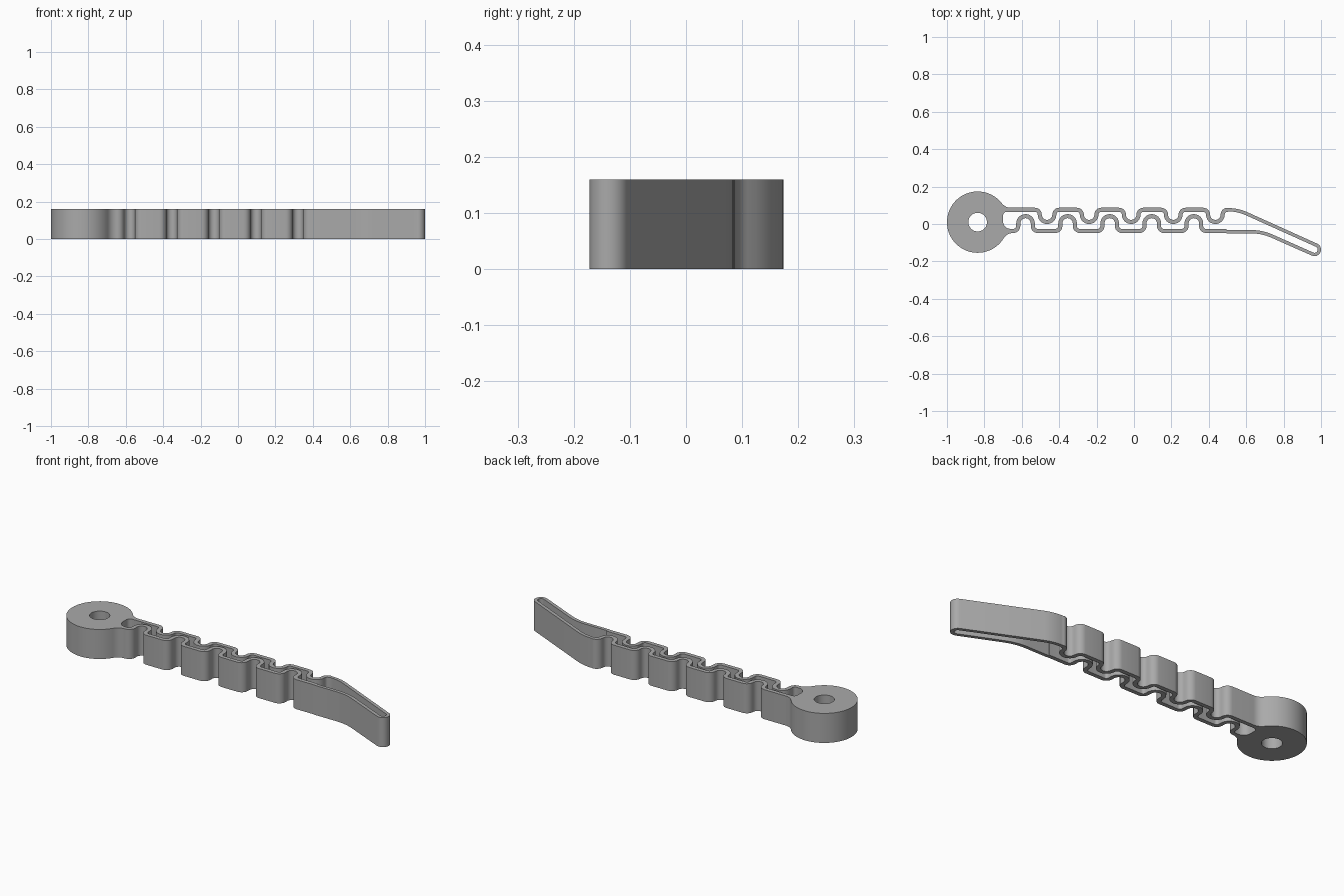
import bpy, bmesh
from math import radians, cos, sin, asin, degrees, sqrt

cube = bpy.data.objects.get("Cube")
if cube:
    bpy.data.objects.remove(cube, do_unlink=True)

HEIGHT = 0.16
HEAD, HEAD_R, HOLE_R = (-0.836, 0.01), 0.164, 0.05
TIP = (0.965, -0.137)
PITCH, WAVES = 0.225, 5
STRIP, THIN = 0.011, 0.009        # half thickness of wavy strips and hook
TOP, BOTTOM, HOOK = 0.076, -0.037, -0.041   # centre lines of the strips
LOBE, CORNER = 0.039, 0.026
FILLET = 0.06


def arc(centre, r, start, end, n=8):
    """Points along an arc, angles in degrees."""
    angles = [radians(start + (end - start) * i / n) for i in range(n + 1)]
    return [(centre[0] + r * cos(a), centre[1] + r * sin(a)) for a in angles]


def side_arc(side, half, centre, r, start, end, n=8):
    """Arc of a strip's centre line, offset to its outer (+1) or inner (-1) side."""
    turn = 1 if end < start else -1
    return arc(centre, r + turn * side * half, start, end, n)


def strip_side(side):
    """One side of the ribbon: along the upper strip, round the hook, back below."""
    pts = []
    # upper wavy strip
    for i in range(WAVES):
        x, y = -0.465 + i * PITCH, TOP - CORNER
        gap = LOBE + CORNER
        pts += side_arc(side, STRIP, (x - gap, y), CORNER, 90, 0, 6)
        pts += side_arc(side, STRIP, (x, y), LOBE, 180, 360, 12)
        pts += side_arc(side, STRIP, (x + gap, y), CORNER, 180, 90, 6)
    # hook
    pts += side_arc(side, THIN, (0.505, TOP - 0.235), 0.235, 90, 66)
    pts += side_arc(side, THIN, TIP, 0.026, 66, -114, 12)
    pts += side_arc(side, THIN, (0.625, HOOK - 0.28), 0.28, 66, 90)
    pts.append((0.495, HOOK - side * THIN))
    pts.append((0.495, BOTTOM - side * STRIP))
    # lower wavy strip
    for i in reversed(range(WAVES)):
        x, y = -0.58 + i * PITCH, BOTTOM + CORNER
        gap = LOBE + CORNER
        pts += side_arc(side, STRIP, (x + gap, y), CORNER, 270, 180, 6)
        pts += side_arc(side, STRIP, (x, 0.003), LOBE, 0, 180, 12)
        pts += side_arc(side, STRIP, (x - gap, y), CORNER, 0, -90, 6)
    return pts


def neck(line_y, sign):
    """Centre of the fillet between head and strip, and its contact angle."""
    y = line_y + sign * FILLET
    reach = HEAD_R + FILLET
    dy = y - HEAD[1]
    return (HEAD[0] + sqrt(reach * reach - dy * dy), y), degrees(asin(dy / reach))


# Outer contour: ribbon, lower fillet, round head, upper fillet
low_c, low_a = neck(BOTTOM - STRIP, -1)
up_c, up_a = neck(TOP + STRIP, 1)
outer = strip_side(1)
outer += arc(low_c, FILLET, 90, 180 + low_a)
outer += arc(HEAD, HEAD_R, low_a, up_a - 360, 44)[1:]
outer += arc(up_c, FILLET, 180 + up_a, 270)[1:]

# Inner contour: ribbon and the rounded slot end beside the head
inner = strip_side(-1)
inner += arc((-0.66, BOTTOM + STRIP + 0.04), 0.04, 270, 180)
inner += arc((-0.68, TOP - STRIP - 0.02), 0.02, 180, 90)

hole = arc(HEAD, HOLE_R, 0, 360, 24)[:-1]

# Fill the profile and extrude it
bm = bmesh.new()
edges = []
for loop in (outer, inner, hole):
    clean = []
    for p in loop:
        if not clean or abs(p[0] - clean[-1][0]) + abs(p[1] - clean[-1][1]) > 1e-4:
            clean.append(p)
    verts = [bm.verts.new((x, y, 0)) for x, y in clean]
    edges += [bm.edges.new((verts[i - 1], v)) for i, v in enumerate(verts)]
bmesh.ops.triangle_fill(bm, use_beauty=True, use_dissolve=False, edges=edges)
ext = bmesh.ops.extrude_face_region(bm, geom=bm.faces[:], use_keep_orig=True)
top = [g for g in ext["geom"] if isinstance(g, bmesh.types.BMVert)]
bmesh.ops.translate(bm, verts=top, vec=(0, 0, HEIGHT))
bmesh.ops.recalc_face_normals(bm, faces=bm.faces[:])

mesh = bpy.data.meshes.new("spring_lever")
bm.to_mesh(mesh)
bm.free()
lever = bpy.data.objects.new("spring_lever", mesh)
bpy.context.collection.objects.link(lever)

grey = bpy.data.materials.new("plain_grey")
grey.use_nodes = True
colour = (0.4, 0.4, 0.4, 1)
grey.diffuse_color = colour
grey.node_tree.nodes["Principled BSDF"].inputs["Base Color"].default_value = colour
mesh.materials.append(grey)

bpy.ops.object.select_all(action='DESELECT')
lever.select_set(True)
bpy.context.view_layer.objects.active = lever
bpy.ops.object.shade_smooth_by_angle(angle=radians(30))
